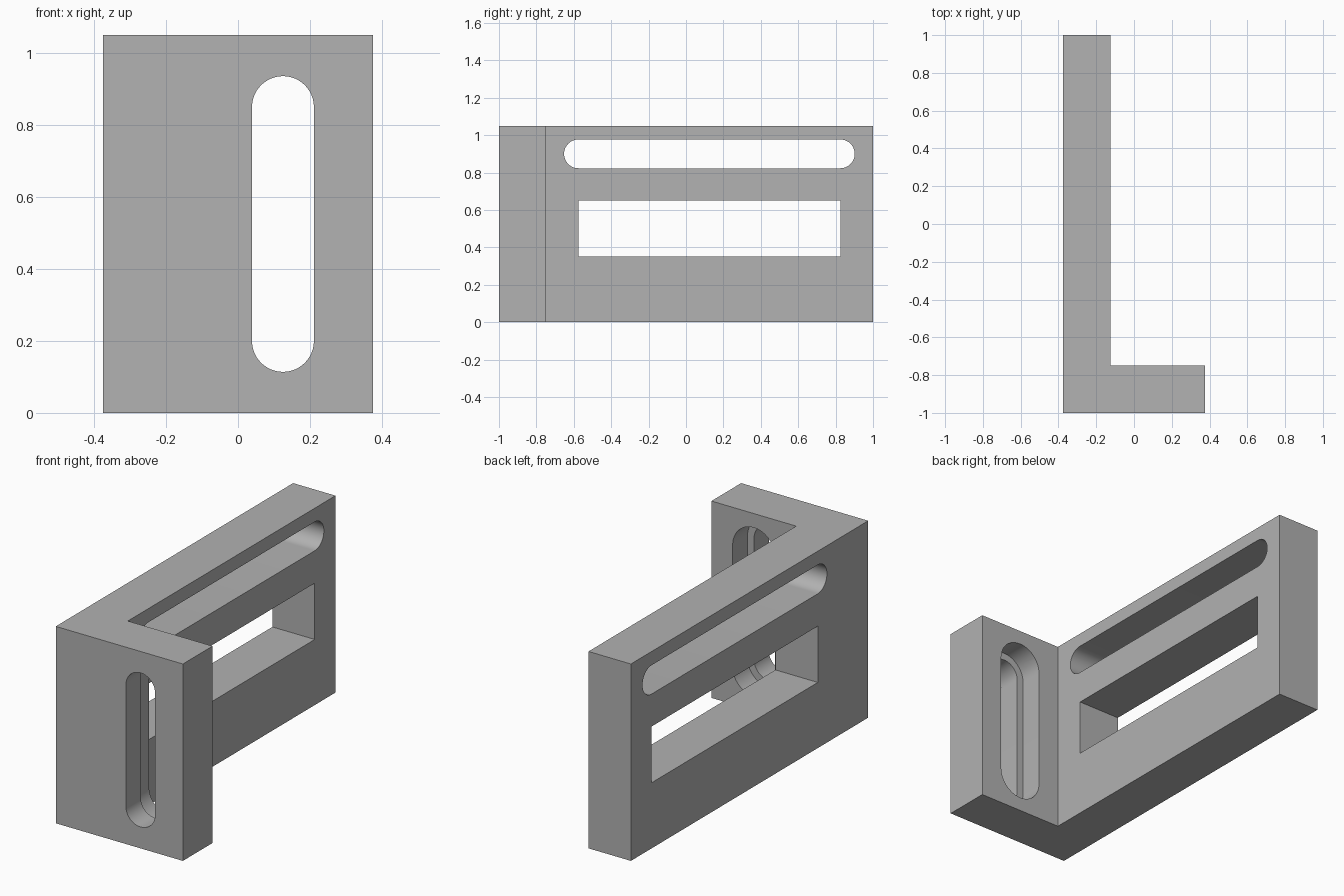
import bpy
import bmesh
from math import cos, sin, pi
from mathutils import Vector

cube = bpy.data.objects.get("Cube")
if cube:
    bpy.data.objects.remove(cube)

grey = bpy.data.materials.new("plain grey")
colour = (0.445, 0.445, 0.445, 1)
grey.diffuse_color = colour
grey.use_nodes = True
grey.node_tree.nodes["Principled BSDF"].inputs["Base Color"].default_value = colour


def prism(name, points, sweep):
    """Extrude a closed flat outline along a vector."""
    bm = bmesh.new()
    face = bm.faces.new([bm.verts.new(p) for p in points])
    result = bmesh.ops.extrude_face_region(bm, geom=[face])
    moved = [v for v in result["geom"] if isinstance(v, bmesh.types.BMVert)]
    bmesh.ops.translate(bm, verts=moved, vec=Vector(sweep))
    bmesh.ops.recalc_face_normals(bm, faces=bm.faces)
    mesh = bpy.data.meshes.new(name)
    bm.to_mesh(mesh)
    bm.free()
    mesh.materials.append(grey)
    obj = bpy.data.objects.new(name, mesh)
    bpy.context.collection.objects.link(obj)
    return obj


def slot_outline(start, end, radius, steps=24):
    """Rounded slot outline between two arc centres, in 2D."""
    a, b = Vector(start), Vector(end)
    along = (b - a).normalized()
    side = Vector((-along.y, along.x))
    points = []
    for centre, way in ((b, 1), (a, -1)):
        for i in range(steps + 1):
            t = pi * i / steps
            points.append(centre + way * radius * (along * sin(t) - side * cos(t)))
    return points


def cut(target, cutter):
    mod = target.modifiers.new(cutter.name, "BOOLEAN")
    mod.operation = "DIFFERENCE"
    mod.solver = "EXACT"
    mod.object = cutter
    bpy.context.view_layer.objects.active = target
    bpy.ops.object.modifier_apply(modifier=mod.name)
    bpy.data.objects.remove(cutter)


# L-shaped body: long plate with a short front flange
L, R, INNER, FLANGE, H = -0.375, 0.375, -0.125, -0.75, 1.05
outline = [(L, -1), (R, -1), (R, FLANGE), (INNER, FLANGE), (INNER, 1), (L, 1)]
bracket = prism("angle_bracket", [(x, y, 0) for x, y in outline], (0, 0, H))

# Flange slot: narrow through slot, with a wider recess from behind
centres = ((0.125, 0.2), (0.125, 0.85))
for name, radius, y, depth in (("flange_slot", 0.086, -1.1, 0.5),
                               ("flange_recess", 0.125, -0.875, 0.2)):
    pts = [(p.x, y, p.y) for p in slot_outline(*centres, radius)]
    cut(bracket, prism(name, pts, (0, depth, 0)))

# Long plate: rounded slot near the top, rectangular window below
upper = slot_outline((-0.575, 0.9), (0.825, 0.9), 0.077)
window = [Vector(p) for p in ((-0.575, 0.35), (0.825, 0.35),
                              (0.825, 0.65), (-0.575, 0.65))]
for name, shape in (("plate_slot", upper), ("plate_window", window)):
    pts = [(-0.5, p.x, p.y) for p in shape]
    cut(bracket, prism(name, pts, (0.5, 0, 0)))

# Smooth slot ends, crisp edges
bpy.ops.object.select_all(action="DESELECT")
bracket.select_set(True)
bpy.context.view_layer.objects.active = bracket
bpy.ops.object.shade_smooth_by_angle(angle=pi / 6)
